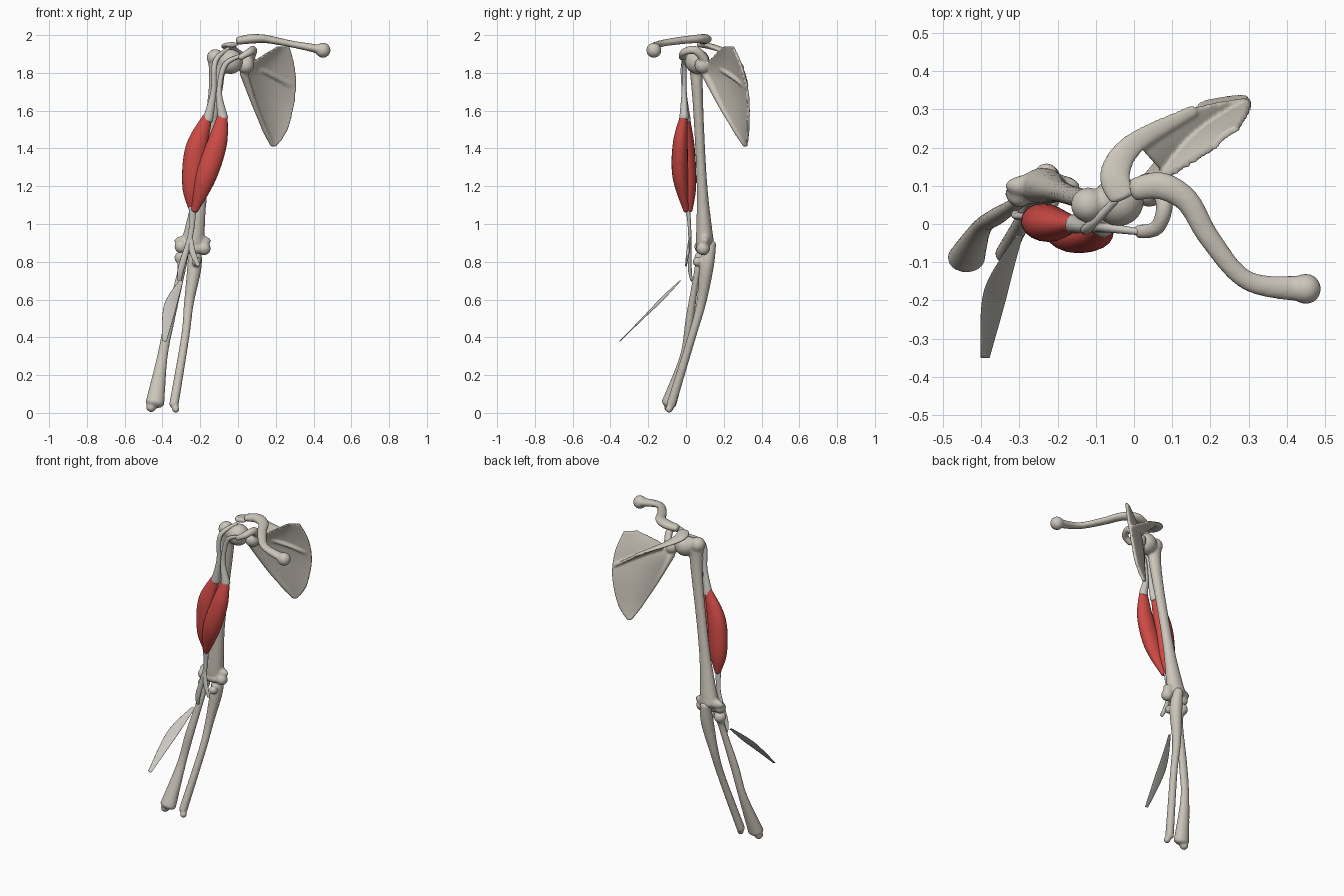
import bpy
import bmesh
import math
from mathutils import Vector, Matrix

cube = bpy.data.objects.get("Cube")
if cube:
    bpy.data.objects.remove(cube, do_unlink=True)

X, Y, Z = Vector((1, 0, 0)), Vector((0, 1, 0)), Vector((0, 0, 1))


def material(name, colour):
    mat = bpy.data.materials.new(name)
    mat.use_nodes = True
    mat.diffuse_color = (*colour, 1)
    shader = mat.node_tree.nodes["Principled BSDF"]
    shader.inputs["Base Color"].default_value = (*colour, 1)
    shader.inputs["Roughness"].default_value = 0.6
    return mat


BONE = material("bone", (0.6, 0.56, 0.49))
MUSCLE = material("muscle red", (0.62, 0.07, 0.06))
TENDON = material("tendon grey", (0.6, 0.58, 0.54))


def along(rows, amount):
    """Point on a smooth curve through the rows, amount running from 0 to 1."""
    place = amount * (len(rows) - 1)
    index = min(int(place), len(rows) - 2)
    t = place - index
    before, start = rows[max(index - 1, 0)], rows[index]
    end, after = rows[index + 1], rows[min(index + 2, len(rows) - 1)]
    return [b + t / 2 * (c - a + t * (2 * a - 5 * b + 4 * c - d + t * (3 * (b - c) + d - a)))
            for a, b, c, d in zip(before, start, end, after)]


def skin(bm, rings):
    """Join closed rings into one capped volume."""
    loops = [[bm.verts.new(point) for point in ring] for ring in rings]
    count = len(loops[0])
    for low, high in zip(loops, loops[1:]):
        for i in range(count):
            j = (i + 1) % count
            bm.faces.new((low[i], low[j], high[j], high[i]))
    bm.faces.new(loops[0])
    bm.faces.new(loops[-1])


def limb(bm, points, radii, flat=1, ref=Y, sides=20, steps=30):
    """Sweep an ellipse along a curve, with radii spread over it and round ends."""
    centres = [Vector(along(points, i / steps)) for i in range(steps + 1)]
    widths = [along([(r,) for r in radii], i / steps)[0] for i in range(steps + 1)]
    rings = []
    for i, (centre, width) in enumerate(zip(centres, widths)):
        tangent = (centres[min(i + 1, steps)] - centres[max(i - 1, 0)]).normalized()
        side = tangent.cross(ref).normalized()
        up = side.cross(tangent)

        def ring(scale, shift):
            middle = centre + tangent * shift * width * min(flat, 1)
            turns = [math.tau * k / sides for k in range(sides)]
            return [middle + scale * width * (side * math.cos(a) + up * flat * math.sin(a))
                    for a in turns]

        if i == 0:
            rings += [ring(0.4, -0.5), ring(0.8, -0.3)]
        rings.append(ring(1, 0))
        if i == steps:
            rings += [ring(0.8, 0.3), ring(0.4, 0.5)]
    skin(bm, rings)


def sheet(bm, rows, normal, thick, bulge, across=14, steps=30):
    """Curved plate through rows that each hold two opposite edge points."""
    rings = []
    for i in range(steps + 1):
        row = along(rows, i / steps)
        start, end = Vector(row[:3]), Vector(row[3:])
        lift = normal * bulge * (end - start).length
        middle = [start.lerp(end, k / across) + lift * math.sin(math.pi * k / across)
                  for k in range(across + 1)]
        half = normal * thick / 2
        rings.append([p + half for p in middle] + [p - half for p in reversed(middle)])
    skin(bm, rings)


def ball(bm, centre, radius, wide=1):
    matrix = Matrix.Translation(centre) @ Matrix.Diagonal((wide, 1, 1, 1))
    bmesh.ops.create_uvsphere(bm, u_segments=24, v_segments=14, radius=radius, matrix=matrix)


def finish(name, bm, mat, voxel=0):
    """Make the object; a voxel size fuses overlapping volumes."""
    bmesh.ops.recalc_face_normals(bm, faces=bm.faces)
    mesh = bpy.data.meshes.new(name)
    bm.to_mesh(mesh)
    bm.free()
    mesh.materials.append(mat)
    obj = bpy.data.objects.new(name, mesh)
    bpy.context.collection.objects.link(obj)
    for poly in mesh.polygons:
        poly.use_smooth = True
    if voxel:
        fuse = obj.modifiers.new("Fuse", "REMESH")
        fuse.mode = "VOXEL"
        fuse.voxel_size = voxel
        fuse.use_smooth_shade = True
        relax = obj.modifiers.new("Relax", "SMOOTH")
        relax.iterations = 3


def strand(name, mat, points, radii, flat):
    """A single limb as its own object."""
    bm = bmesh.new()
    limb(bm, points, radii, flat)
    finish(name, bm, mat)


# Upper arm bone: shaft, ball head, tubercles and elbow condyles
bm = bmesh.new()
limb(bm, [(-.11, .05, 1.88), (-.12, .06, 1.7), (-.18, .08, 1.3), (-.24, .1, .9)],
     (.05, .04, .033, .036, .06), 0.8)
ball(bm, (-.04, .06, 1.86), .066)
ball(bm, (-.12, .05, 1.88), .046)
ball(bm, (-.24, .1, .91), .034, 2.9)
ball(bm, (-.3, .08, .88), .036)
ball(bm, (-.18, .09, .87), .036)
ball(bm, (-.24, .08, .87), .03, 2)
finish("upper_arm_bone", bm, BONE, 0.008)

# Outer forearm bone
bm = bmesh.new()
limb(bm, [(-.3, .08, .83), (-.3, .06, .75), (-.36, .02, .5), (-.4, -.01, .3),
          (-.44, -.09, .05)], (.038, .022, .027, .028, .05), 0.8)
ball(bm, (-.3, .08, .82), .036)
ball(bm, (-.46, -.09, .03), .026)
finish("outer_forearm_bone", bm, BONE, 0.007)

# Inner forearm bone with its hooked elbow end
bm = bmesh.new()
limb(bm, [(-.23, .13, .9), (-.23, .11, .78), (-.26, .08, .58), (-.28, .03, .4),
          (-.34, -.08, .04)], (.03, .038, .026, .022, .025))
ball(bm, (-.22, .06, .8), .025)
ball(bm, (-.33, -.09, .02), .02)
finish("inner_forearm_bone", bm, BONE, 0.007)

# Shoulder blade: plate, thick outer border and socket
bm = bmesh.new()
sheet(bm, [(.21, .2, 1.94, .27, .25, 1.94), (.04, .1, 1.82, .3, .3, 1.82),
           (.06, .15, 1.7, .3, .33, 1.67), (.13, .25, 1.5, .26, .33, 1.5),
           (.18, .31, 1.41, .2, .32, 1.41)],
      Vector((-.6, .8, 0)), 0.018, 0.08)
limb(bm, [(.03, .1, 1.8), (.1, .2, 1.6), (.18, .31, 1.42)], (.022, .014, .012))
ball(bm, (.04, .09, 1.84), .045)

# Shoulder blade: ridge, roof and hook
sheet(bm, [(.28, .3, 1.73, .29, .33, 1.74), (.15, .2, 1.8, .15, .3, 1.83),
           (.07, .14, 1.84, 0, .22, 1.91)],
      Vector((.2, -.2, 1)), 0.018, 0.03)
limb(bm, [(.16, .3, 1.83), (0, .21, 1.91), (-.05, .13, 1.94), (-.03, .07, 1.95)],
     (.015, .03, .04, .035), 0.4, Z)
limb(bm, [(.06, .1, 1.87), (.08, .05, 1.92), (.06, -.01, 1.91), (.01, -.02, 1.88)],
     (.026, .022, .018), 0.9, X + Z)
finish("shoulder_blade", bm, BONE, 0.006)

# Collar bone, an S curve with a flat outer end and a knobbed inner end
bm = bmesh.new()
limb(bm, [(0, .09, 1.97), (.07, .1, 1.98), (.14, .06, 1.98), (.2, -.04, 1.97),
          (.3, -.15, 1.95), (.46, -.17, 1.92)],
     (.03, .036, .032, .028, .026, .036), 0.7, Z)
ball(bm, (.45, -.17, 1.92), .04)
finish("collar_bone", bm, BONE, 0.007)

# Two muscle bellies
strand("long_muscle_belly", MUSCLE,
       [(-.16, 0, 1.57), (-.22, 0, 1.4), (-.24, .01, 1.2), (-.24, .02, 1.07)],
       (.025, .058, .055, .018), 0.8)
strand("short_muscle_belly", MUSCLE,
       [(-.08, -.01, 1.58), (-.11, -.03, 1.43), (-.17, -.03, 1.25), (-.23, 0, 1.07)],
       (.025, .052, .055, .018), 0.75)

# Tendons: two above the muscle, a forked one below
taper = (.028, .015, .014, .01)
strand("long_upper_tendon", TENDON,
       [(-.16, 0, 1.55), (-.13, -.01, 1.7), (-.12, -.01, 1.86), (-.05, .06, 1.93)],
       taper, 0.9)
strand("short_upper_tendon", TENDON,
       [(-.08, -.01, 1.56), (-.1, -.01, 1.7), (-.07, -.01, 1.84), (.01, -.02, 1.89)],
       taper, 0.9)
strand("lower_tendon", TENDON,
       [(-.24, .01, 1.09), (-.25, .02, .95), (-.3, .02, .77), (-.31, .03, .7)],
       (.02, .014, .017, .01), 0.6)
strand("lower_tendon_fork", TENDON,
       [(-.25, .02, .93), (-.24, .01, .85), (-.21, 0, .78)], (.01, .016, .01), 0.5)

# Loose flat fibre band in front of the forearm
strand("fibre_band", TENDON,
       [(-.3, -.03, .7), (-.36, -.17, .56), (-.39, -.35, .38)], (.01, .033, .012), 0.12)
